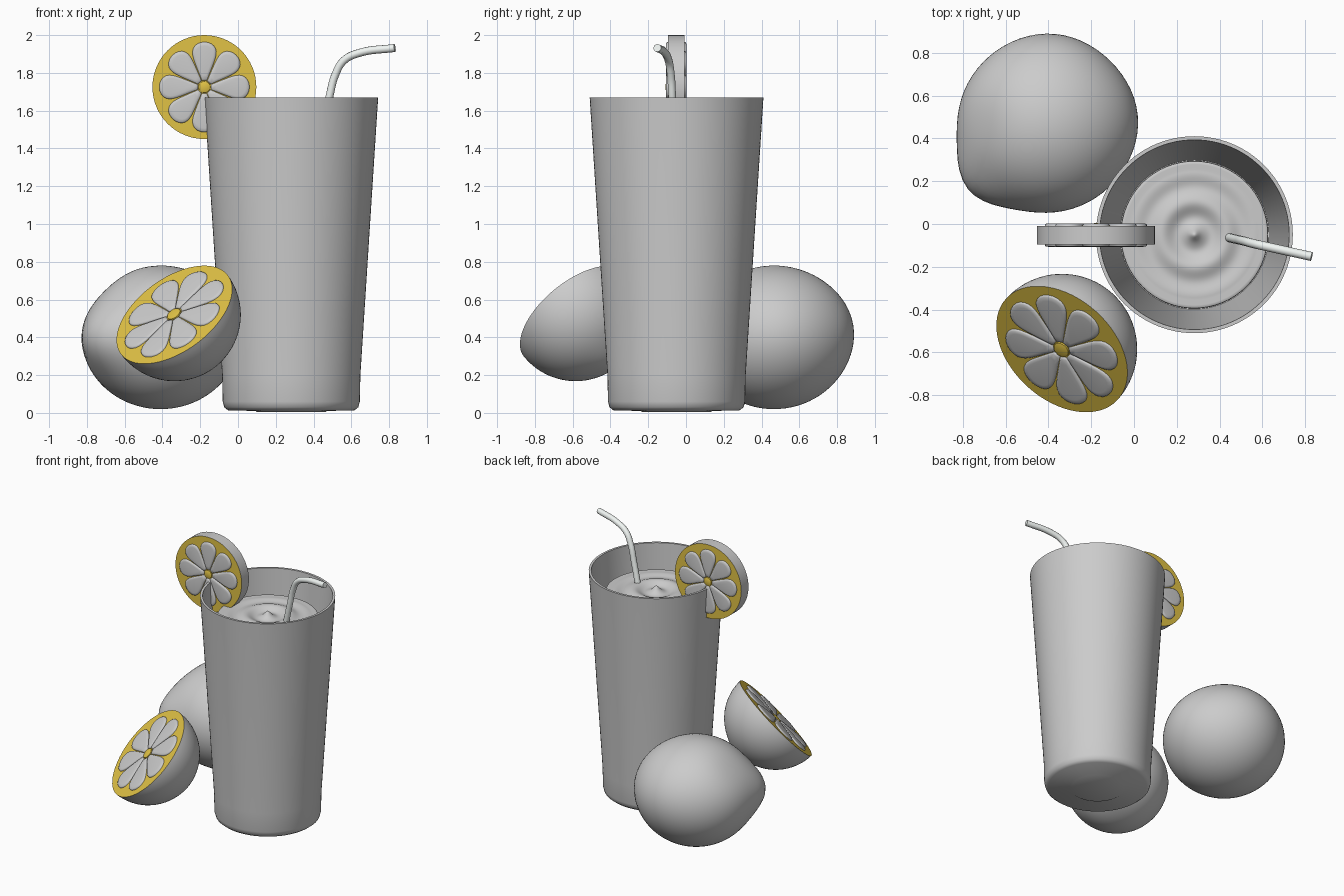
import bpy, bmesh, math
from mathutils import Vector, Matrix

if "Cube" in bpy.data.objects:
    bpy.data.objects.remove(bpy.data.objects["Cube"])

def colour(name, rgb):
    m = bpy.data.materials.new(name)
    m.diffuse_color = (*rgb, 1)
    m.use_nodes = True
    m.node_tree.nodes["Principled BSDF"].inputs["Base Color"].default_value = m.diffuse_color
    return m

YELLOW = colour("pith_yellow", (0.75, 0.54, 0.06))
WHITE = colour("straw_white", (0.88, 0.92, 0.9))

def finish(bm, name, matrix=Matrix(), mat=None, angle=40):
    bmesh.ops.remove_doubles(bm, verts=bm.verts, dist=1e-5)
    bmesh.ops.recalc_face_normals(bm, faces=bm.faces)
    bm.transform(matrix)
    me = bpy.data.meshes.new(name)
    bm.to_mesh(me)
    bm.free()
    ob = bpy.data.objects.new(name, me)
    bpy.context.collection.objects.link(ob)
    if mat:
        me.materials.append(mat)
    bpy.ops.object.select_all(action='DESELECT')
    ob.select_set(True)
    bpy.context.view_layer.objects.active = ob
    bpy.ops.object.shade_smooth_by_angle(angle=math.radians(angle))
    return ob

def lathe(name, profile, matrix=Matrix(), mat=None, steps=64, angle=40):
    bm = bmesh.new()
    vs = [bm.verts.new((r, 0, z)) for r, z in profile]
    es = [bm.edges.new(p) for p in zip(vs, vs[1:])]
    bmesh.ops.spin(bm, geom=vs + es, cent=(0, 0, 0), axis=(0, 0, 1),
                   angle=2 * math.pi, steps=steps)
    return finish(bm, name, matrix, mat, angle)

def citrus_face(name, R, matrix, count=8):
    """Yellow pith disc, yellow core and grey domed segments, facing local +z."""
    lathe(name + "_pith", [(R, 0), (R * 0.5, 0.001), (0, 0.001)], matrix, YELLOW)
    lathe(name + "_core", [(R * .115, 0), (R * .11, .008), (R * .07, .012), (0, .013)],
          matrix, YELLOW, 20)
    # teardrop outline of one segment
    n, half = 12, []
    for i in range(n + 1):
        t = math.sin(i / n * math.pi / 2)
        half.append((R * (0.13 + 0.74 * t),
                     math.radians(21.6) * math.sqrt(max(0, 1 - t ** 6))))
    polar = half + [(r, -a) for r, a in reversed(half[:-1])]
    bm = bmesh.new()
    cx = R * 0.56
    for k in range(count):
        rot = Matrix.Rotation(math.pi / 2 + 2 * math.pi * k / count, 4, 'Z')
        rings = []
        for s, h in ((1, -0.002), (0.985, 0.006), (0.93, 0.010), (0.75, 0.012)):
            rings.append([bm.verts.new(rot @ Vector((
                cx + (r * math.cos(a) - cx) * s, r * math.sin(a) * s, h)))
                for r, a in polar])
        for a, b in zip(rings, rings[1:]):
            for i in range(len(a)):
                j = (i + 1) % len(a)
                bm.faces.new((a[i], a[j], b[j], b[i]))
        bm.faces.new(rings[-1])
    finish(bm, name + "_segments", matrix, angle=50)

# Tall tapered glass with an open top
axis = Matrix.Translation((0.282, -0.05, 0))
lathe("glass", [(0, 0.004), (.18, .004), (.19, .01), (.335, .014), (.355, .03), (.363, .06),
                (.366, .2), (.46, 1.67), (.443, 1.67), (.348, .07), (0, .06)], axis, steps=96)

# Drink with a rippled surface
surface = []
for i in range(57):
    r = 0.335 * i / 56
    fade = max(0, 1 - (r / 0.3) ** 3)
    z = 1.52 + fade * 0.014 * math.cos(2 * math.pi * r / 0.155) \
        + 0.02 * math.exp(-(r / 0.022) ** 2)
    surface.append((r, z))
lathe("drink", surface + [(.343, 1.516), (.345, 1.505), (.345, .065), (0, .065)], axis)

# Bent drinking straw
cu = bpy.data.curves.new("straw", 'CURVE')
cu.dimensions = '3D'
cu.bevel_depth, cu.bevel_resolution, cu.resolution_u = 0.021, 4, 8
cu.use_fill_caps = True
for handle_path in ([(.39, -.05, 1.3), (.483, -.073, 1.67), (.515, -.08, 1.79),
                     (.56, -.092, 1.865), (.64, -.11, 1.905), (.83, -.152, 1.932)],):
    sp = cu.splines.new('BEZIER')
    sp.bezier_points.add(len(handle_path) - 1)
    for bp, co in zip(sp.bezier_points, handle_path):
        bp.co = co
        bp.handle_left_type = bp.handle_right_type = 'AUTO'
cu.materials.append(WHITE)
bpy.context.collection.objects.link(bpy.data.objects.new("straw", cu))

# Slice hooked on the rim: peel ring plus a face on each side
R, T = 0.275, 0.043
front = Matrix.Translation((-0.178, -0.052, 1.725)) @ Matrix.Rotation(math.pi / 2, 4, 'X')
lathe("slice_peel", [(R, -T), (R, T)], front)
citrus_face("slice_front", R, front @ Matrix.Translation((0, 0, T)))
citrus_face("slice_back", R, front @ Matrix.Rotation(math.pi, 4, 'Y')
            @ Matrix.Translation((0, 0, T)))

# Half fruit, cut face tilted up towards the front left
n = Vector((-.494, -.549, .676)).normalized()
tilt = Matrix.Translation((-.337, -.585, .52)) @ n.to_track_quat('Z', 'Y').to_matrix().to_4x4()
R = 0.352
peel = []
for i in range(25):
    a = i / 24 * math.pi / 2
    peel.append((R * math.cos(a), -0.352 * math.sin(a) - 0.015 * math.exp(-((a - 1.571) / .3) ** 2)))
lathe("half_fruit_peel", peel, tilt)
citrus_face("half_fruit", R, tilt)

# Whole fruit: slightly lumpy ellipsoid with blunt ends
bm = bmesh.new()
bmesh.ops.create_uvsphere(bm, u_segments=64, v_segments=40, radius=1)
lumps = [((-.76, -.65, 0), .06, .4), ((.8, .1, .1), .015, .6), ((-.7, 0, .65), -.015, .4),
         ((.1, .8, .2), .015, .6)]
for v in bm.verts:
    d = v.co.normalized()
    f = 1.0
    for p, amp, width in lumps:
        f += amp / 0.41 * math.exp(-(d.angle(Vector(p)) / width) ** 2)
    v.co = Vector((d.x * .415, d.y * .412, d.z * .38)) * f
finish(bm, "whole_fruit", Matrix.Translation((-.41, .465, .4)))
